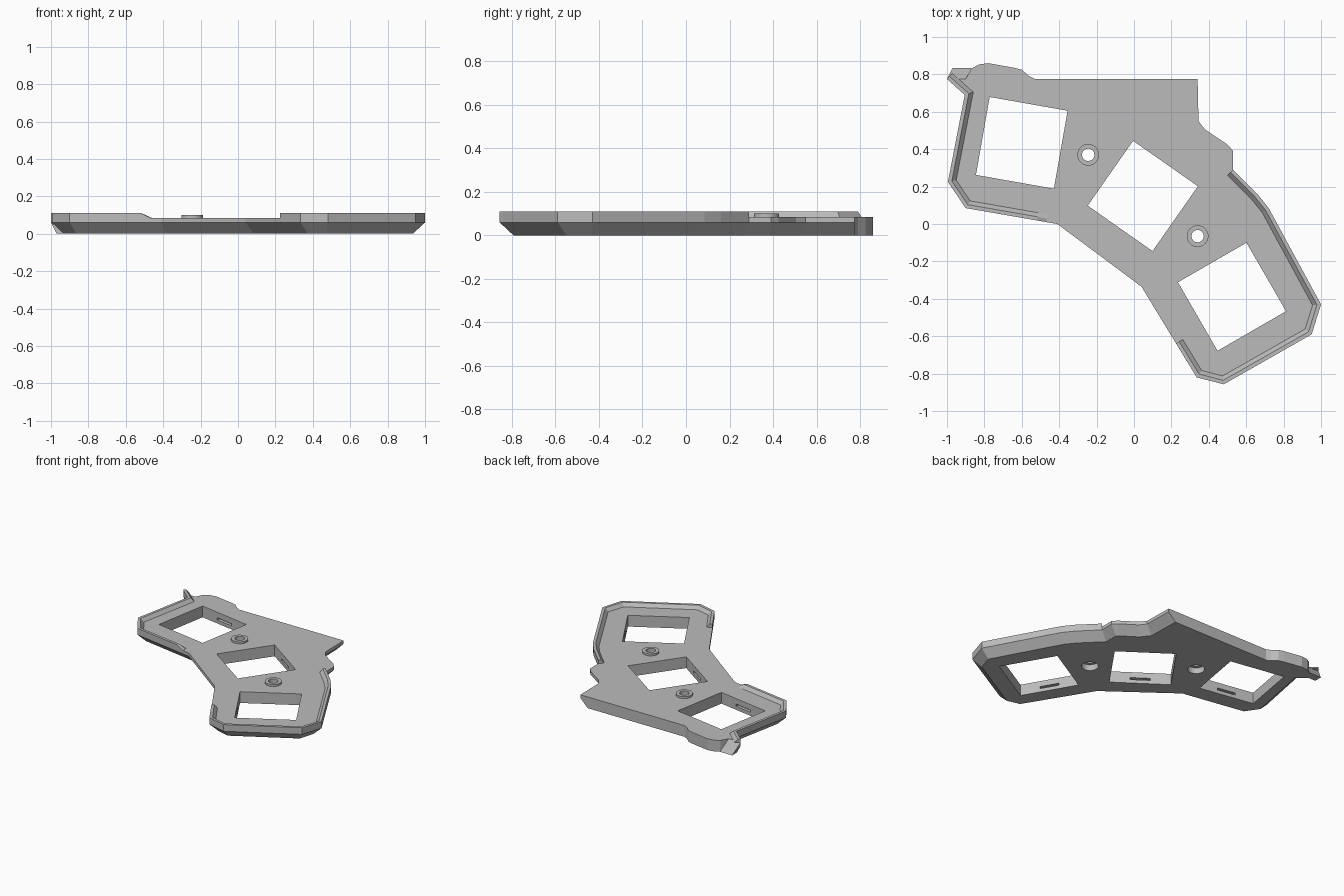
import bpy, bmesh, math
from mathutils import Vector, Matrix

cube = bpy.data.objects.get("Cube")
if cube:
    bpy.data.objects.remove(cube)

grey = bpy.data.materials.new("plain grey")
grey.use_nodes = True
grey.diffuse_color = (0.5, 0.5, 0.5, 1)
grey.node_tree.nodes["Principled BSDF"].inputs["Base Color"].default_value = (0.5, 0.5, 0.5, 1)

BEVEL_Z, DECK, RIM_TOP, INSET = 0.06, 0.085, 0.11, 0.06


def finish(name, bm):
    bmesh.ops.recalc_face_normals(bm, faces=bm.faces)
    mesh = bpy.data.meshes.new(name)
    bm.to_mesh(mesh)
    bm.free()
    mesh.materials.append(grey)
    obj = bpy.data.objects.new(name, mesh)
    bpy.context.collection.objects.link(obj)
    return obj


def loft(name, rings, looped=False):
    """Skin a series of closed rings; cap the ends unless looped."""
    bm = bmesh.new()
    rows = [[bm.verts.new(p) for p in ring] for ring in rings]
    n = len(rows[0])
    pairs = list(zip(rows, rows[1:])) + ([(rows[-1], rows[0])] if looped else [])
    for a, b in pairs:
        for i in range(n):
            j = (i + 1) % n
            bm.faces.new((a[i], a[j], b[j], b[i]))
    if not looped:
        bm.faces.new(rows[0])
        bm.faces.new(rows[-1])
    return finish(name, bm)


def offset(pts, dists, closed=True):
    """Move each edge of a counter-clockwise path inward by its distance."""
    pts = [Vector(p) for p in pts]
    n = len(pts)
    out = []
    for i, p in enumerate(pts):
        a = i - 1 if closed or i > 0 else i
        b = i if closed or i < n - 1 else i - 1
        d1 = (pts[(a + 1) % n] - pts[a]).normalized()
        d2 = (pts[(b + 1) % n] - pts[b]).normalized()
        n1, n2 = Vector((-d1.y, d1.x)), Vector((-d2.y, d2.x))
        cross = d1.cross(d2)
        q1, q2 = p + n1 * dists[a], p + n2 * dists[b]
        out.append(q1 if abs(cross) < 1e-3 else q1 + d1 * ((q2 - q1).cross(d2) / cross))
    return out


def at(pts, z):
    return [(p[0], p[1], z) for p in pts]


# Plate outline, counter-clockwise from the front notch
left_side = [(-1, .775), (-.905, .69), (-.995, .225), (-.9, .085)]
right_side = [(.335, -.82), (.48, -.857), (.95, -.59), (1, -.43), (.72, .085), (.66, .16), (.53, .29)]
back = [(.34, .775), (-.53, .775), (-.56, .79), (-.6, .825), (-.64, .835), (-.78, .86),
        (-.83, .853), (-.87, .83), (-.9, .775)]
shoulder = [(.53, .39), (.5, .425), (.38, .505), (.345, .55)]
outline = [(-.41, 0), (.04, -.335)] + right_side + shoulder + back + left_side
first_back = outline.index(back[0])
straight = range(first_back, first_back + len(back))
dists = [0 if i in straight else INSET for i in range(len(outline))]
plate = loft("plate", [at(offset(outline, dists), 0), at(outline, BEVEL_Z), at(outline, DECK)])

# Cutters for windows, wall slots and screw holes
cutters = []


def box_cutter(center, angle, size):
    bm = bmesh.new()
    matrix = (Matrix.Translation(center) @ Matrix.Rotation(math.radians(angle), 4, "Z")
              @ Matrix.Diagonal((*size, 1)))
    bmesh.ops.create_cube(bm, size=1, matrix=matrix)
    cutters.append(finish("cutter", bm))


def circle(center, r, z, n=32):
    return [(center[0] + r * math.cos(math.tau * i / n),
             center[1] + r * math.sin(math.tau * i / n), z) for i in range(n)]


windows = [(-.6, .434, -10), (.047, .15, -35), (.524, -.389, -60)]
for x, y, angle in windows:
    box_cutter((x, y, .05), angle, (.423, .423, .3))
    box_cutter((x, y, .035), angle, (.14, .47, .016))

screws = [(-.245, .37), (.34, -.065)]
for c in screws:
    cutters.append(loft("cutter", [circle(c, .033, -.1), circle(c, .033, .2)]))
    cutters.append(loft("cutter", [circle(c, .058, -.1), circle(c, .058, .045)]))

bpy.context.view_layer.objects.active = plate
for cutter in cutters:
    cutter.hide_render = True
    mod = plate.modifiers.new("cut", "BOOLEAN")
    mod.operation, mod.solver, mod.object = "DIFFERENCE", "EXACT", cutter
    bpy.ops.object.modifier_apply(modifier=mod.name)
    bpy.data.objects.remove(cutter)

# Raised screw bosses
for side, c in zip(("right", "left"), screws):
    loft(side + "_screw_boss", [circle(c, .033, DECK), circle(c, .058, DECK),
                                circle(c, .058, .1), circle(c, .033, .1)], looped=True)


# Raised rims with a sloping inner wall
def rim(name, path, taper=False):
    section = [(0, DECK), (0, RIM_TOP), (.02, RIM_TOP), (.042, DECK)]
    columns = [(offset(path, [d] * len(path), closed=False), z) for d, z in section]
    rings = [[(*pts[i], z) for pts, z in columns] for i in range(len(path))]
    if taper:
        rings[-1] = [(x, y, min(z, DECK + .001)) for x, y, z in rings[-1]]
    return loft(name, rings)


rim("right_rim", left_side + [(-.52, .019), (-.47, .0104)], taper=True)
rim("left_rim", [(.225, -.639)] + right_side)

# Sloping tab at the back corner
bm = bmesh.new()
for p in [(-1, .775, DECK), (-1, .775, BEVEL_Z), (-.97, .775, 0), (-.97, .835, 0),
          (-.87, .775, DECK), (-.87, .775, 0), (-.87, .835, 0)]:
    bm.verts.new(p)
bmesh.ops.convex_hull(bm, input=bm.verts)
finish("corner_tab", bm)
